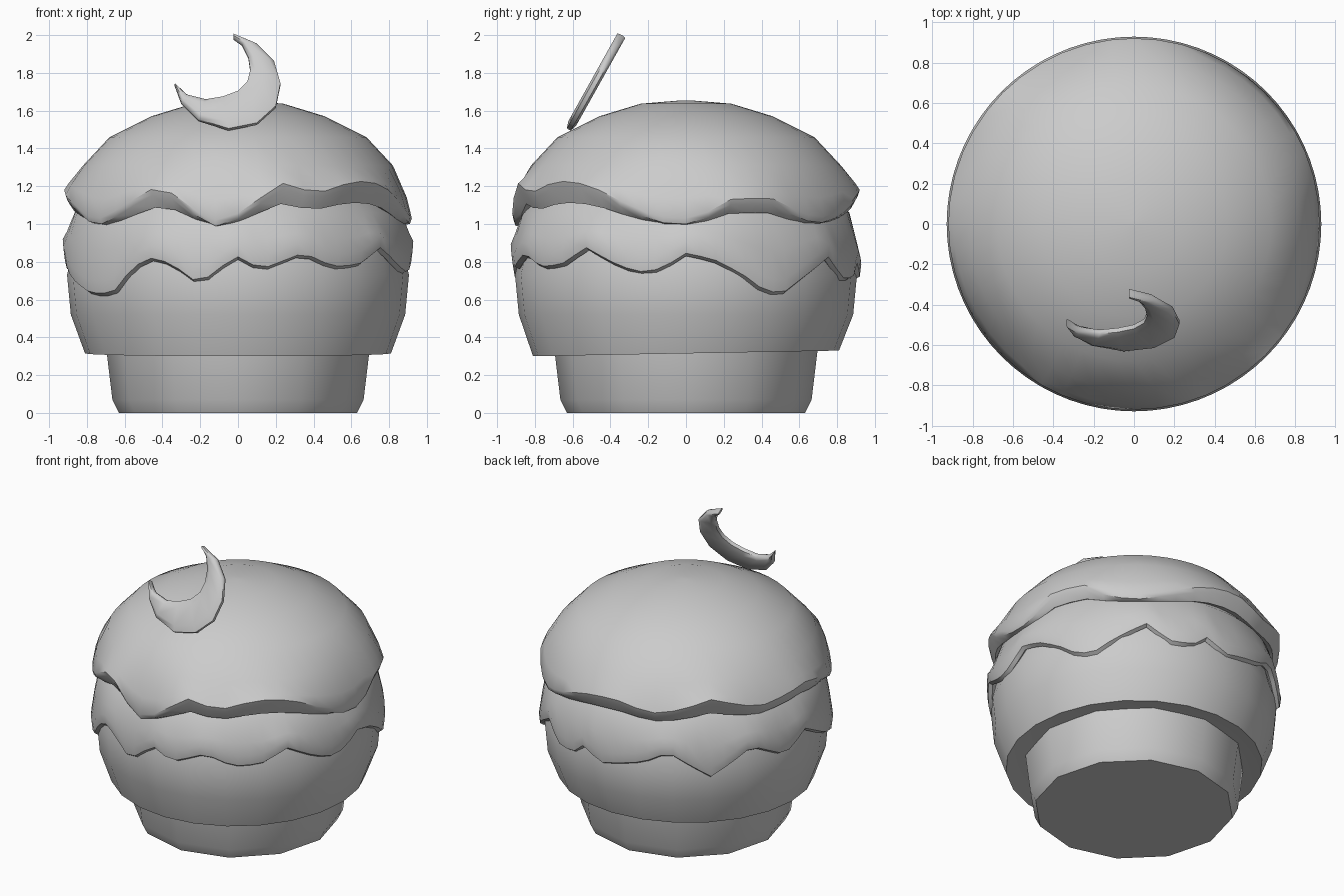
import bpy, bmesh, math

if "Cube" in bpy.data.objects:
    bpy.data.objects.remove(bpy.data.objects["Cube"])

cream = bpy.data.materials.new("plain_grey")
cream.diffuse_color = (0.6, 0.6, 0.6, 1)
cream.use_nodes = True
cream.node_tree.nodes["Principled BSDF"].inputs["Base Color"].default_value = cream.diffuse_color


def finish(name, bm, angle):
    """Turn a bmesh into a smooth-shaded object."""
    bmesh.ops.recalc_face_normals(bm, faces=bm.faces)
    mesh = bpy.data.meshes.new(name)
    bm.to_mesh(mesh)
    bm.free()
    mesh.materials.append(cream)
    ob = bpy.data.objects.new(name, mesh)
    bpy.context.collection.objects.link(ob)
    bpy.ops.object.select_all(action='DESELECT')
    ob.select_set(True)
    bpy.context.view_layer.objects.active = ob
    bpy.ops.object.shade_smooth_by_angle(angle=math.radians(angle))


def loft(name, rings, angle=40):
    """Skin a list of equal closed loops and cap both ends."""
    bm = bmesh.new()
    loops = [[bm.verts.new(p) for p in ring] for ring in rings]
    n = len(loops[0])
    for a, b in zip(loops, loops[1:]):
        for i in range(n):
            j = (i + 1) % n
            bm.faces.new((a[i], a[j], b[j], b[i]))
    bm.faces.new(loops[0])
    bm.faces.new(loops[-1])
    finish(name, bm, angle)


def lathe(name, profile, sides, angle=40):
    """Rings from profile(angle in degrees) -> [(radius, z)], 0 = front, 90 = right."""
    columns = []
    for i in range(sides):
        deg = 360 * i / sides
        t = math.radians(deg)
        columns.append([(r * math.sin(t), -r * math.cos(t), z) for r, z in profile(deg)])
    loft(name, list(zip(*columns)), angle)


def edge_height(keys, deg):
    """Interpolate a wavy edge given as {angle: height}."""
    d = (deg + 180) % 360 - 180
    pts = sorted(keys.items())
    pts = [(pts[-1][0] - 360, pts[-1][1])] + pts + [(pts[0][0] + 360, pts[0][1])]
    for (a, za), (b, zb) in zip(pts, pts[1:]):
        if a <= d <= b:
            return za + (zb - za) * (d - a) / (b - a)


# Cup at the bottom
lathe("cup", lambda d: [(0.63, 0), (0.665, 0.07), (0.70, 0.36)], 12, 50)


# Rounded lower body
def body(d):
    low = 0.315 - 0.015 * math.cos(math.radians(d))
    return [(0.66, low + 0.02), (0.81, low), (0.885, 0.52), (0.905, 0.73), (0.86, 0.92), (0.78, 1.08)]


lathe("lower_body", body, 24, 50)

# Dripping middle layer
DRIPS = {-102: .73, -90: .84, -73: .70, -58: .62, -46: .62, -37: .76, -29: .81, -22: .77, -14: .68,
         -9: .71, -1: .82, 6: .76, 12: .76, 18: .82, 24: .82, 33: .76, 44: .77, 55: .86, 68: .76,
         76: .73, 82: .75, 90: .83, 99: .80, 109: .72, 117: .63, 124: .62, 132: .70, 145: .81,
         154: .70, 164: .70, 171: .79, 178: .70, -162: .77, -152: .85, -135: .68, -118: .85}


def icing(d):
    z = edge_height(DRIPS, d)
    return [(0.78, 1.15), (0.865, 1.06), (0.905, z + 0.55 * (1.06 - z)), (0.928, z + 0.08),
            (0.92, z + 0.015), (0.895, z), (0.85, z + 0.04), (0.78, 0.95)]


lathe("dripping_icing", icing, 72)

# Domed top with a wavy rim
RIM = {-90: 1.15, -71: 1.08, -58: 1.0, -50: 1.0, -41: 1.07, -29: 1.16, -19: 1.12, -12: 1.0, -6: .985,
       2: 1.04, 14: 1.19, 27: 1.13, 42: 1.2, 56: 1.18, 68: 1.09, 77: 1.03, 84: 1.0, 90: 1.0, 96: 1.02,
       104: 1.1, 119: 1.11, 131: 1.03, 140: 1.0, 153: 1.04, 170: 1.13, -175: 1.16, -159: 1.1,
       -148: 1.13, -135: 1.2, -115: 1.1}


def dome(d):
    z = edge_height(RIM, d)
    inner = 1.0 + (z - 1.0) * 0.6 - 0.005
    return [(0.02, 1.655), (0.24, 1.637), (0.46, 1.57), (0.68, 1.46), (0.82, 1.31),
            (0.895, z + 0.45 * (1.3 - z)), (0.92, z + 0.03), (0.91, z), (0.875, inner), (0.78, inner + 0.04)]


lathe("domed_top", dome, 48)

# Crescent leaning on the dome: matching outer and inner outline points (x, z)
OUTER = [(-.335, 1.735), (-.30, 1.64), (-.21, 1.55), (-.05, 1.50), (.10, 1.53), (.20, 1.62),
         (.225, 1.74), (.19, 1.86), (.10, 1.95), (-.025, 2.0)]
INNER = [(-.32, 1.72), (-.27, 1.68), (-.17, 1.655), (-.08, 1.67), (.0, 1.70), (.05, 1.75),
         (.065, 1.81), (.055, 1.88), (.02, 1.95), (-.025, 1.985)]


def lean(x, z, off):
    """Place an outline point on the tilted plane, offset along its normal."""
    return (x, -0.615 + (z - 1.51) * 0.56 - off * 0.87, z + off * 0.49)


sections = []
for (ox, oz), (ix, iz) in zip(OUTER, INNER):
    ring = []
    for f, off in ((0, .012), (.2, .024), (.8, .024), (1, .012),
                   (1, -.012), (.8, -.024), (.2, -.024), (0, -.012)):
        ring.append(lean(ox + (ix - ox) * f, oz + (iz - oz) * f, off))
    sections.append(ring)
loft("crescent", sections, 60)
